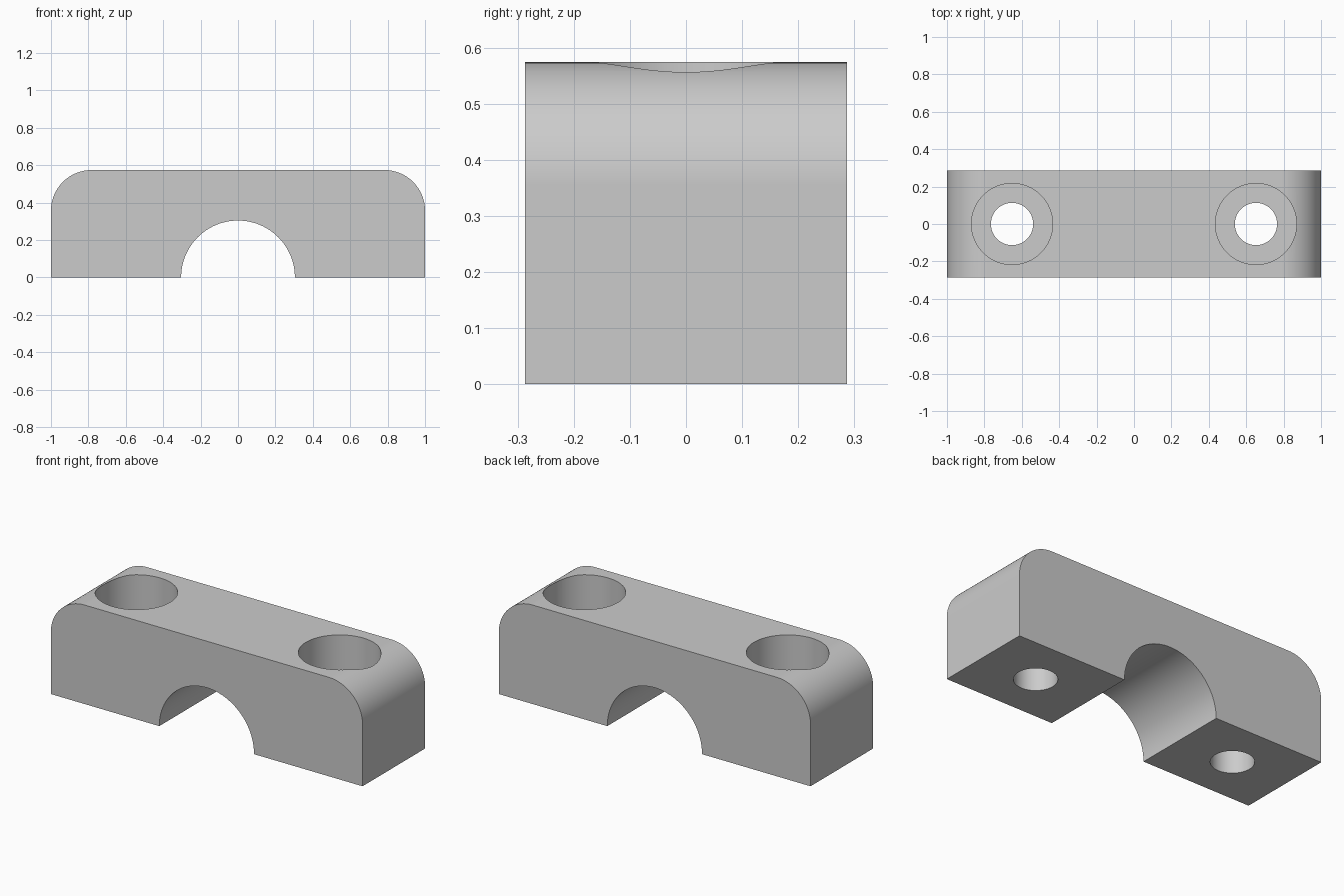
import bpy
import bmesh
from math import sin, cos, pi, radians

cube = bpy.data.objects.get("Cube")
if cube:
    bpy.data.objects.remove(cube, do_unlink=True)

HALF_LENGTH, HALF_DEPTH, HEIGHT = 1.0, 0.287, 0.574
FILLET, SADDLE = 0.217, 0.304
BOLT_X, BORE, HOLE, BORE_FLOOR = 0.652, 0.217, 0.113, 0.26

grey = bpy.data.materials.new("plain grey")
grey.use_nodes = True
grey.diffuse_color = (0.6, 0.6, 0.6, 1)
grey.node_tree.nodes["Principled BSDF"].inputs["Base Color"].default_value = (0.6, 0.6, 0.6, 1)


def arc(cx, cz, r, start, end, steps):
    """Points along an arc in the front plane, angles in degrees."""
    angles = [radians(start + (end - start) * i / steps) for i in range(steps + 1)]
    return [(cx + r * cos(a), cz + r * sin(a)) for a in angles]


def new_object(name, bm):
    bmesh.ops.recalc_face_normals(bm, faces=bm.faces)
    mesh = bpy.data.meshes.new(name)
    bm.to_mesh(mesh)
    bm.free()
    mesh.materials.append(grey)
    obj = bpy.data.objects.new(name, mesh)
    bpy.context.collection.objects.link(obj)
    return obj


def stepped_cutter(x):
    """Turned cutter: narrow bolt hole below, wide counterbore above."""
    bm = bmesh.new()
    profile = [(HOLE, -0.1), (HOLE, BORE_FLOOR), (BORE, BORE_FLOOR), (BORE, HEIGHT + 0.1)]
    n = 64
    rings = [[bm.verts.new((x + r * cos(2 * pi * i / n), r * sin(2 * pi * i / n), z))
              for i in range(n)] for r, z in profile]
    for low, high in zip(rings, rings[1:]):
        for i in range(n):
            j = (i + 1) % n
            bm.faces.new((low[i], low[j], high[j], high[i]))
    bm.faces.new(rings[0])
    bm.faces.new(rings[-1])
    cutter = new_object("bolt_hole_cutter", bm)
    cutter.hide_render = True
    return cutter


# Clamp body: rounded upper corners, half-round saddle underneath
outline = [(HALF_LENGTH, 0)]
outline += arc(HALF_LENGTH - FILLET, HEIGHT - FILLET, FILLET, 0, 90, 24)
outline += arc(FILLET - HALF_LENGTH, HEIGHT - FILLET, FILLET, 90, 180, 24)
outline += [(-HALF_LENGTH, 0)]
outline += arc(0, 0, SADDLE, 180, 0, 48)
bm = bmesh.new()
front = bm.faces.new([bm.verts.new((x, -HALF_DEPTH, z)) for x, z in outline])
sweep = bmesh.ops.extrude_face_region(bm, geom=[front], use_keep_orig=True)
bmesh.ops.translate(bm, vec=(0, 2 * HALF_DEPTH, 0),
                    verts=[v for v in sweep["geom"] if isinstance(v, bmesh.types.BMVert)])
body = new_object("clamp_body", bm)

# Counterbored bolt holes on both sides
bpy.ops.object.select_all(action="DESELECT")
bpy.context.view_layer.objects.active = body
body.select_set(True)
for side in (-1, 1):
    cutter = stepped_cutter(side * BOLT_X)
    cut = body.modifiers.new("bolt_hole", "BOOLEAN")
    cut.operation, cut.solver, cut.object = "DIFFERENCE", "EXACT", cutter
    bpy.ops.object.modifier_apply(modifier=cut.name)
    bpy.data.objects.remove(cutter, do_unlink=True)

# Smooth curves, crisp edges, flat large faces
bpy.ops.object.shade_smooth_by_angle(angle=radians(30))
weighted = body.modifiers.new("flat_face_normals", "WEIGHTED_NORMAL")
weighted.keep_sharp = True
